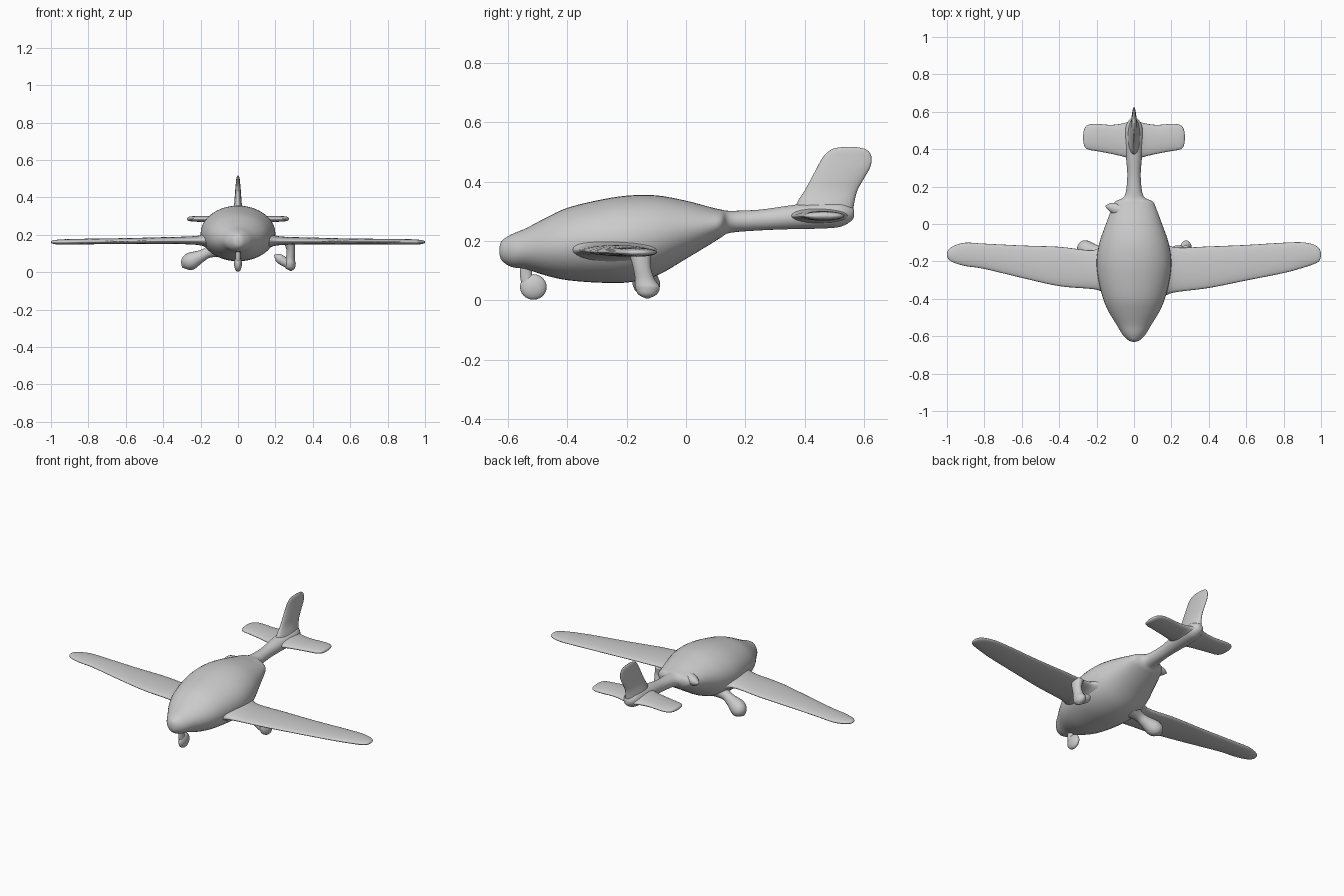
import bpy, bmesh, math
from mathutils import Vector

grey = bpy.data.materials.new("plain_grey")
grey.diffuse_color = (0.6, 0.6, 0.6, 1)


def curve_through(rows, steps):
    """Catmull-Rom interpolation of a list of number rows."""
    out = []
    n = len(rows)
    for i in range(n - 1):
        p = [rows[max(i - 1, 0)], rows[i], rows[i + 1], rows[min(i + 2, n - 1)]]
        for s in range(steps):
            t = s / steps
            out.append([0.5 * (2 * b + (c - a) * t + (2 * a - 5 * b + 4 * c - d) * t * t
                               + (3 * b - a - 3 * c + d) * t ** 3) for a, b, c, d in zip(*p)])
    return out + [list(rows[-1])]


def loft(name, rings, sides=28):
    """Skin elliptical rings given as (centre, half axis u, half axis v)."""
    bm = bmesh.new()
    loops = []
    for c, u, v in rings:
        loops.append([bm.verts.new(Vector(c) + Vector(u) * math.cos(a) + Vector(v) * math.sin(a))
                      for a in (2 * math.pi * k / sides for k in range(sides))])
    for a, b in zip(loops, loops[1:]):
        for k in range(sides):
            j = (k + 1) % sides
            bm.faces.new((a[k], a[j], b[j], b[k]))
    bm.faces.new(loops[0])
    bm.faces.new(loops[-1])
    bmesh.ops.recalc_face_normals(bm, faces=bm.faces)
    me = bpy.data.meshes.new(name)
    bm.to_mesh(me)
    bm.free()
    me.materials.append(grey)
    for f in me.polygons:
        f.use_smooth = True
    ob = bpy.data.objects.new(name, me)
    bpy.context.collection.objects.link(ob)
    return ob


def limb(name, path, depth=1.0):
    """Round tube in the xz plane: rows of x, y, z, radius; depth scales y."""
    pts = curve_through(path, 5)
    rings = []
    for i, (x, y, z, r) in enumerate(pts):
        d = Vector(pts[min(i + 1, len(pts) - 1)][:3]) - Vector(pts[max(i - 1, 0)][:3])
        side = Vector((d.z, 0, -d.x)).normalized()
        r = max(r, 0.002)
        rings.append(((x, y, z), side * r, (0, r * depth, 0)))
    return loft(name, rings, 18)


def blob(name, centre, radii):
    """Ellipsoid built from rings up the z axis."""
    rings = []
    for k in range(13):
        t = math.pi * (0.01 + 0.98 * k / 12)
        s = math.sin(t)
        rings.append(((centre[0], centre[1], centre[2] - radii[2] * math.cos(t)),
                      (radii[0] * s, 0, 0), (0, radii[1] * s, 0)))
    return loft(name, rings, 20)


# Fuselage and tail boom: y, half width, bottom, top
body = [(-.63, .006, .16, .175), (-.622, .03, .135, .20), (-.59, .062, .113, .222),
        (-.54, .092, .105, .243), (-.47, .135, .083, .28), (-.40, .165, .068, .312),
        (-.30, .19, .06, .337), (-.20, .20, .06, .353), (-.10, .185, .083, .354),
        (0, .15, .14, .336), (.08, .12, .188, .315), (.12, .10, .213, .306),
        (.15, .05, .228, .302), (.25, .036, .236, .306), (.35, .042, .24, .32),
        (.45, .05, .242, .332), (.52, .045, .248, .332), (.56, .022, .27, .315),
        (.567, .005, .288, .298)]
loft("fuselage", [((0, y, (b + t) / 2), (max(w, .003), 0, 0), (0, 0, (t - b) / 2))
                  for y, w, b, t in curve_through(body, 4)], 40)


def surface(name, rows):
    """Wing-like part: x, leading y, trailing y, z, half thickness."""
    return loft(name, [((x, (a + b) / 2, z), (0, (b - a) / 2, 0), (0, 0, h))
                       for x, a, b, z, h in curve_through(rows, 5)])


# Main wings, slightly different left and right
surface("right_wing", [(.08, -.40, -.05, .175, .075), (.16, -.385, -.09, .172, .045),
                       (.22, -.365, -.125, .168, .024), (.40, -.342, -.12, .167, .018),
                       (.60, -.302, -.112, .164, .016), (.80, -.262, -.10, .163, .015),
                       (.90, -.235, -.098, .162, .015), (.96, -.215, -.11, .161, .013),
                       (.99, -.198, -.13, .161, .009), (1, -.17, -.155, .161, .003)])
surface("left_wing", [(-.08, -.38, -.05, .175, .075), (-.16, -.365, -.10, .172, .045),
                      (-.22, -.348, -.14, .170, .024), (-.40, -.332, -.122, .169, .018),
                      (-.60, -.288, -.115, .166, .016), (-.80, -.24, -.105, .164, .015),
                      (-.90, -.225, -.10, .162, .015), (-.96, -.208, -.115, .161, .013),
                      (-.99, -.19, -.135, .161, .009), (-1, -.168, -.155, .161, .003)])

# Tailplane halves
for side, name in ((1, "right_tailplane"), (-1, "left_tailplane")):
    surface(name, [(side * x, a, b, .285, h) for x, a, b, h in
                   ((0, .34, .56, .04), (.05, .358, .54, .022), (.12, .375, .53, .017),
                    (.20, .39, .535, .016), (.245, .398, .53, .014),
                    (.265, .415, .51, .01), (.272, .45, .475, .003))])

# Fin: z, front y, rear y, half thickness
fin = [(.28, .36, .56, .045), (.33, .375, .568, .03), (.37, .40, .578, .02),
       (.41, .422, .60, .017), (.45, .443, .622, .014), (.48, .46, .626, .011),
       (.50, .478, .618, .009), (.512, .498, .60, .006), (.517, .53, .57, .002)]
loft("tail_fin", [((0, (a + b) / 2, z), (h, 0, 0), (0, (b - a) / 2, 0))
                  for z, a, b, h in curve_through(fin, 4)])

# Nose gear
limb("nose_gear_strut", [(0, -.53, .15, .018), (0, -.54, .10, .014),
                         (0, -.535, .06, .014), (0, -.525, .03, .01)], 1.5)
blob("nose_wheel", (0, -.515, .045), (.021, .045, .043))

# Main gear: left leg splays out, right leg hangs from the wing
limb("left_main_leg", [(-.10, -.15, .13, .05), (-.16, -.15, .105, .03), (-.20, -.145, .085, .033),
                       (-.25, -.135, .06, .046), (-.28, -.13, .04, .036), (-.297, -.13, .025, .004)])
limb("right_main_leg", [(.275, -.155, .165, .03), (.282, -.15, .12, .023), (.28, -.14, .075, .024),
                        (.278, -.13, .045, .031), (.282, -.13, .02, .023),
                        (.283, -.13, .006, .003)], 1.35)
limb("right_leg_spur", [(.275, -.14, .04, .022), (.24, -.14, .06, .025), (.215, -.14, .078, .022),
                        (.195, -.14, .092, .003)])

# Small pointed nub on the rear left shoulder
limb("shoulder_nub", [(-.06, .07, .27, .035), (-.10, .08, .268, .03), (-.13, .088, .266, .02),
                      (-.152, .095, .265, .003)], 1.1)
